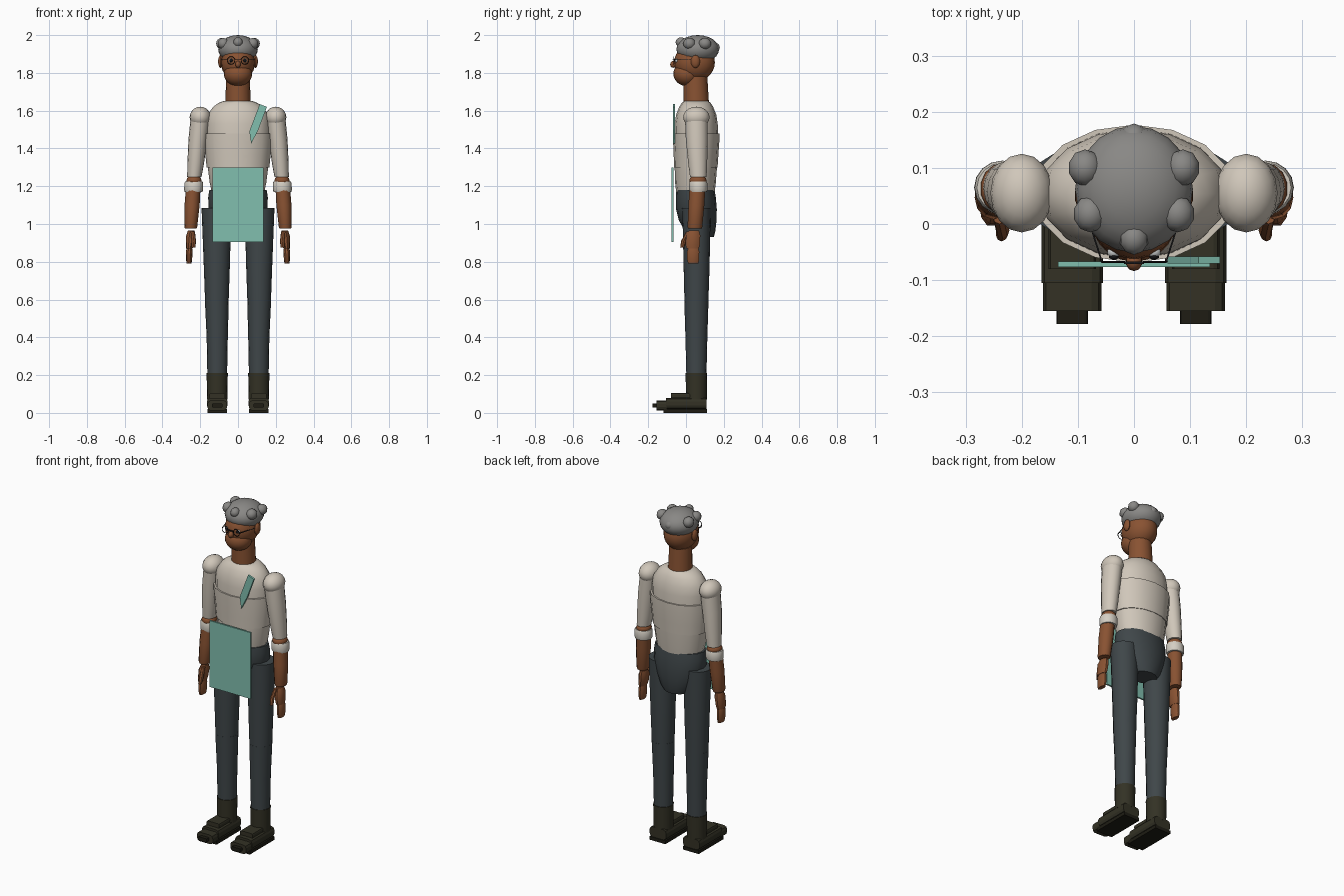
import bpy, bmesh, math
from mathutils import Vector


def mat(name, rgb):
    m = bpy.data.materials.new(name)
    m.diffuse_color = (*rgb, 1)
    return m


SHIRT = mat("cream shirt", (0.63, 0.57, 0.49))
CUFF = mat("pale cuff", (0.66, 0.62, 0.55))
SKIN = mat("brown skin", (0.25, 0.085, 0.032))
HAIR = mat("grey hair", (0.25, 0.245, 0.235))
PANTS = mat("slate trousers", (0.05, 0.062, 0.067))
APRON = mat("mint apron", (0.22, 0.52, 0.43))
BOOT = mat("olive boot", (0.033, 0.031, 0.018))
SOLE = mat("dark sole", (0.013, 0.012, 0.007))
BLACK = mat("black frames", (0.008, 0.008, 0.009))
WHITE = mat("eye white", (0.6, 0.62, 0.62))


def finish(bm, name, material, smooth=True):
    bmesh.ops.recalc_face_normals(bm, faces=bm.faces)
    me = bpy.data.meshes.new(name)
    bm.to_mesh(me)
    bm.free()
    ob = bpy.data.objects.new(name, me)
    bpy.context.collection.objects.link(ob)
    me.materials.append(material)
    if smooth:
        bpy.ops.object.select_all(action='DESELECT')
        ob.select_set(True)
        bpy.context.view_layer.objects.active = ob
        bpy.ops.object.shade_smooth_by_angle(angle=math.radians(40))
    return ob


def loft(name, sections, material, n=16):
    """Stack ellipses given as (z, centre x, centre y, radius x, radius y)."""
    bm = bmesh.new()
    rings = [[bm.verts.new((cx + rx * math.cos(2 * math.pi * i / n),
                            cy + ry * math.sin(2 * math.pi * i / n), z))
              for i in range(n)] for z, cx, cy, rx, ry in sections]
    for a, b in zip(rings, rings[1:]):
        for i in range(n):
            j = (i + 1) % n
            bm.faces.new((a[i], a[j], b[j], b[i]))
    bm.faces.new(rings[0])
    bm.faces.new(rings[-1])
    return finish(bm, name, material)


def ball(name, c, r, material, u=16, v=10):
    bm = bmesh.new()
    bmesh.ops.create_uvsphere(bm, u_segments=u, v_segments=v, radius=1)
    for p in bm.verts:
        p.co = Vector((c[0] + p.co.x * r[0], c[1] + p.co.y * r[1], c[2] + p.co.z * r[2]))
    return finish(bm, name, material)


def box(name, lo, hi, material, bevel=0):
    bm = bmesh.new()
    bmesh.ops.create_cube(bm, size=1)
    for p in bm.verts:
        p.co = Vector([(lo[k] + hi[k]) / 2 + p.co[k] * (hi[k] - lo[k]) for k in range(3)])
    if bevel:  # round only the edges running front to back
        es = [e for e in bm.edges if abs(e.verts[0].co.y - e.verts[1].co.y) > 1e-4]
        bmesh.ops.bevel(bm, geom=es, offset=bevel, segments=2, affect='EDGES', profile=0.5)
    return finish(bm, name, material, False)


def plate(name, pts, y0, y1, material):
    bm = bmesh.new()
    f = bm.faces.new([bm.verts.new((x, y0, z)) for x, z in pts])
    ext = bmesh.ops.extrude_face_region(bm, geom=[f])
    for p in ext["geom"]:
        if isinstance(p, bmesh.types.BMVert):
            p.co.y = y1
    return finish(bm, name, material, False)


# Shirt in three overlapping bands
loft("shirt_waist", [(1.15, 0, .05, .135, .10), (1.22, 0, .05, .15, .108),
                     (1.30, 0, .052, .16, .112)], SHIRT)
loft("shirt_middle", [(1.30, 0, .052, .166, .115), (1.36, 0, .053, .172, .118),
                      (1.43, 0, .054, .178, .122), (1.48, 0, .054, .180, .123)], SHIRT)
loft("shirt_chest", [(1.46, 0, .054, .168, .116), (1.53, 0, .054, .168, .114),
                     (1.58, 0, .054, .160, .106), (1.62, 0, .054, .132, .090),
                     (1.64, 0, .054, .105, .077), (1.65, 0, .054, .08, .066)], SHIRT)

# Trouser seat
loft("trouser_seat", [(.93, 0, .085, .075, .062), (.96, 0, .075, .105, .08),
                      (1.02, 0, .062, .135, .10), (1.08, 0, .055, .155, .108),
                      (1.14, 0, .052, .158, .106), (1.18, 0, .05, .152, .101)], PANTS)

# Apron
box("apron_panel", (-.135, -.077, .905), (.135, -.067, 1.30), APRON)
plate("apron_strap", [(.115, 1.635), (.153, 1.62), (.108, 1.50), (.07, 1.425), (.06, 1.49)],
      -.07, -.058, APRON)

# Neck and head
loft("neck", [(1.63, 0, .055, .067, .067), (1.78, 0, .05, .063, .063)], SKIN)
ball("head", (0, .045, 1.855), (.09, .108, .10), SKIN, 20, 14)
ball("jaw", (0, .005, 1.795), (.075, .072, .065), SKIN, 20, 12)
ball("nose", (0, -.067, 1.845), (.015, .017, .018), SKIN, 10, 8)
ball("hair_cap", (0, .062, 1.925), (.105, .113, .075), HAIR, 20, 12)
for x, y, z in ((0, -.026, 1.962), (0, .15, 1.935), (.087, .10, 1.955), (-.087, .10, 1.955),
                (.078, .018, 1.955), (-.078, .018, 1.955)):
    r = .03 if x else .026
    ball("hair_curl", (x, y, z), (r, r + .003, r), HAIR, 10, 8)

# Spectacle bridge
box("spectacle_bridge", (-.018, -.071, 1.867), (.018, -.067, 1.872), BLACK)

for s, side in ((1, "left"), (-1, "right")):
    # Ears, eyes and spectacles
    ball(side + "_ear", (s * .092, .05, 1.86), (.014, .024, .034), SKIN, 10, 8)
    ball(side + "_eye", (s * .036, -.05, 1.866), (.012, .011, .011), WHITE, 10, 8)
    ball(side + "_pupil", (s * .036, -.058, 1.866), (.009, .006, .009), BLACK, 10, 8)
    bpy.ops.mesh.primitive_torus_add(major_radius=.02, minor_radius=.002, major_segments=16,
                                     minor_segments=5, location=(s * .037, -.068, 1.866),
                                     rotation=(math.pi / 2, 0, 0))
    lens = bpy.context.object
    lens.name = side + "_spectacle_rim"
    lens.data.materials.append(BLACK)
    bm = bmesh.new()
    bmesh.ops.create_cube(bm, size=1)
    for p in bm.verts:  # spectacle arm running back to the ear
        t = p.co.y + .5
        p.co = Vector((s * (.057 + .035 * t) + p.co.x * .003, -.068 + .11 * t,
                       1.869 + p.co.z * .004))
    finish(bm, side + "_spectacle_arm", BLACK, False)

    # Arm: shoulder, sleeve, cuff, forearm
    ball(side + "_shoulder", (s * .2, .055, 1.565), (.056, .07, .056), SHIRT)
    loft(side + "_sleeve", [(1.55, s * .2, .055, .052, .06), (1.45, s * .212, .057, .05, .058),
                            (1.32, s * .224, .062, .044, .05), (1.25, s * .231, .065, .038, .044)],
         SHIRT)
    loft(side + "_cuff", [(1.17, s * .235, .065, .047, .045), (1.18, s * .235, .065, .05, .048),
                          (1.215, s * .234, .065, .05, .048), (1.225, s * .234, .065, .046, .044)],
         CUFF)
    ball(side + "_elbow", (s * .233, .063, 1.23), (.041, .046, .03), SKIN, 14, 8)
    loft(side + "_forearm", [(.975, s * .25, .047, .03, .036), (.985, s * .25, .047, .034, .039),
                             (1.10, s * .243, .055, .04, .042), (1.22, s * .235, .062, .038, .042)],
         SKIN, 12)

    # Hand
    loft(side + "_palm", [(.87, s * .258, .035, .017, .035), (.89, s * .255, .035, .021, .04),
                          (.94, s * .25, .038, .024, .04), (.965, s * .248, .042, .017, .028)],
         SKIN, 10)
    loft(side + "_fingers", [(.79, s * .259, .038, .013, .028), (.81, s * .259, .038, .016, .033),
                             (.855, s * .258, .038, .018, .034), (.872, s * .257, .038, .014, .028)],
         SKIN, 10)
    loft(side + "_thumb", [(.875, s * .236, -.02, .010, .011), (.91, s * .234, -.012, .012, .014),
                           (.96, s * .24, .014, .012, .014)], SKIN, 8)

    # Leg
    loft(side + "_thigh", [(.58, s * .112, .055, .062, .063), (.75, s * .112, .056, .068, .068),
                           (.93, s * .113, .056, .074, .072), (1.085, s * .115, .055, .078, .075)],
         PANTS)
    loft(side + "_shin", [(.19, s * .11, .055, .052, .053), (.40, s * .11, .055, .056, .058),
                          (.59, s * .112, .055, .063, .064)], PANTS)

    # Boot
    loft(side + "_boot_shaft", [(.07, s * .11, .055, .054, .055),
                                (.21, s * .11, .055, .056, .057)], BOOT)
    c = s * .11
    box(side + "_boot_sole", (c - .052, -.12, 0), (c + .052, .112, .02), SOLE)
    box(side + "_boot_foot", (c - .055, -.105, .02), (c + .055, .108, .08), BOOT, .02)
    box(side + "_boot_instep", (c - .042, -.08, .075), (c + .042, .02, .105), BOOT, .01)
    box(side + "_boot_toe_cap", (c - .052, -.155, .012), (c + .052, -.10, .066), BOOT, .018)
    box(side + "_boot_toe_tip", (c - .028, -.178, .028), (c + .028, -.15, .05), SOLE, .006)
